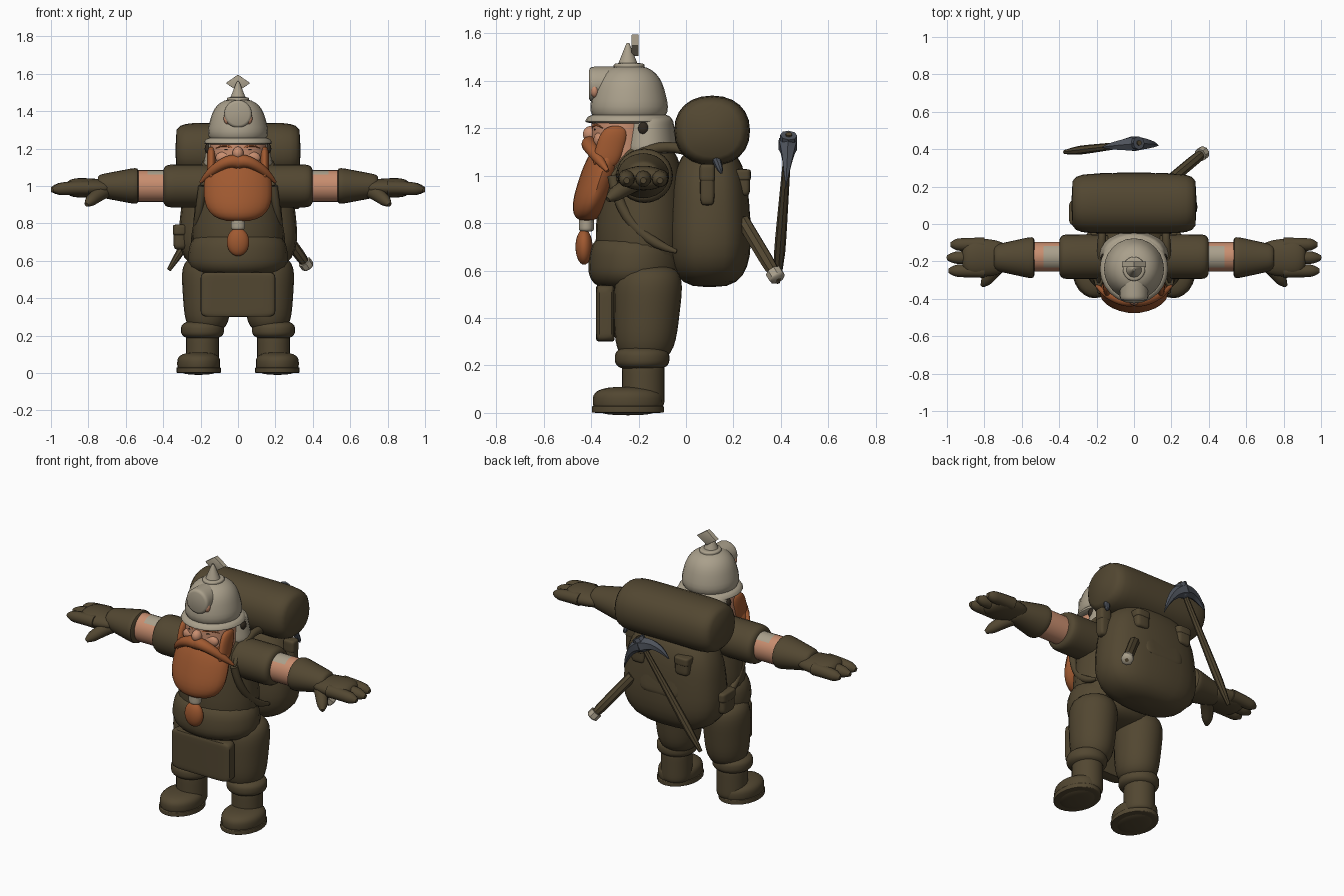
import bpy
import bmesh
import math
from mathutils import Vector

default_cube = bpy.data.objects.get("Cube")
if default_cube:
    bpy.data.objects.remove(default_cube, do_unlink=True)


def material(name, red, green, blue):
    mat = bpy.data.materials.new(name)
    mat.use_nodes = True
    mat.diffuse_color = (red, green, blue, 1)
    shader = mat.node_tree.nodes["Principled BSDF"]
    shader.inputs["Base Color"].default_value = (red, green, blue, 1)
    return mat


olive = material("olive cloth", .085, .063, .031)
steel = material("pale steel", .4, .35, .26)
skin = material("skin", .58, .27, .16)
ginger = material("ginger hair", .35, .1, .03)
slate = material("slate metal", .075, .085, .105)
dark = material("dark detail", .03, .022, .014)
parts = []


def surface(name, mat, rings, mirror):
    """Bridge rings of points into a closed surface."""
    bm = bmesh.new()
    loops = [[bm.verts.new(point) for point in ring] for ring in rings]
    for low, high in zip(loops, loops[1:]):
        for i in range(len(low)):
            bm.faces.new((low[i - 1], low[i], high[i], high[i - 1]))
    bm.faces.new(loops[0])
    bm.faces.new(loops[-1])
    bmesh.ops.recalc_face_normals(bm, faces=bm.faces)
    mesh = bpy.data.meshes.new(name)
    bm.to_mesh(mesh)
    bm.free()
    mesh.materials.append(mat)
    part = bpy.data.objects.new(name, mesh)
    bpy.context.collection.objects.link(part)
    if mirror:
        part.modifiers.new("Mirror", "MIRROR")
    parts.append(part)
    return part


def solid(name, mat, centre, size, axis="z", ends=2, square=2, taper=0, lean=0,
          sides=24, mirror=False):
    """Superellipsoid with half sizes; high ends or square make it boxier."""
    along = "xyz".index(axis)
    across, depth = [i for i in range(3) if i != along]
    steps = 16
    rings = []
    for step in range(steps + 1):
        t = -math.cos(math.pi * step / steps)
        radius = max((1 - min(abs(t), 1) ** ends) ** (1 / ends), .03) * (1 + taper * t)
        ring = []
        for side in range(sides):
            angle = math.tau * side / sides
            point = Vector(centre)
            point[along] += t * size[along]
            point[depth] += lean * t
            for index, wave in ((across, math.cos(angle)), (depth, math.sin(angle))):
                rounded = math.copysign(abs(wave) ** (2 / square), wave)
                point[index] += radius * size[index] * rounded
            ring.append(point)
        rings.append(ring)
    return surface(name, mat, rings, mirror)


def sweep(name, mat, start, middle, end, radius, tip=1, flat=1, ref=(0, 1, 0),
          sides=12, mirror=False):
    """Curved tube from start to end with a tip ratio, flattened along ref."""
    start, middle, end = Vector(start), Vector(middle), Vector(end)
    steps = 10
    rings = []
    for step in range(steps + 1):
        s = step / steps
        point = start.lerp(middle, s).lerp(middle.lerp(end, s), s)
        along = (middle - start).lerp(end - middle, s).normalized()
        u = along.cross(Vector(ref)).normalized()
        v = u.cross(along) * flat
        thick = radius * (1 + (tip - 1) * s) * max(1 - s ** 12, .4)
        angles = [math.tau * side / sides for side in range(sides)]
        rings.append([point + (u * math.cos(a) + v * math.sin(a)) * thick for a in angles])
    surface(name, mat, rings, mirror)


def rod(name, mat, start, end, radius, tip=1):
    """Straight faceted shaft."""
    sweep(name, mat, start, start.lerp(end, .5), end, radius, tip, sides=8)


def pouch(name, centre, size):
    """Soft box with an overlapping lid."""
    solid(name, olive, centre, size, ends=5, square=4)
    lid_centre = Vector(centre) + Vector((0, 0, size[2] * .6))
    lid_size = Vector((size[0] * 1.1, size[1] * 1.1, size[2] * .45))
    solid(name + "_lid", olive, lid_centre, lid_size, ends=6, square=4)


# Tunic, trousers, apron and boots
solid("chest", olive, (0, -.185, .85), (.235, .19, .32), ends=3, taper=-.13)
solid("tunic_skirt", olive, (0, -.21, .64), (.265, .2, .13), ends=3, taper=-.05)
solid("trouser_leg", olive, (.165, -.165, .42), (.13, .138, .2), ends=4, taper=.1, lean=.01,
      mirror=True)
solid("trouser_cuff", olive, (.19, -.185, .23), (.115, .115, .05), ends=3, mirror=True)
solid("apron", olive, (0, -.34, .42), (.2, .04, .12), ends=12, square=6)
solid("boot_shaft", olive, (.19, -.18, .12), (.088, .09, .1), ends=8, mirror=True)
solid("boot_foot", olive, (.21, -.245, .05), (.115, .148, .06), ends=3, mirror=True)
solid("boot_sole", olive, (.21, -.245, .015), (.12, .152, .015), ends=12, mirror=True)

# Arms and gloves
solid("sleeve", olive, (.26, -.175, 1), (.14, .12, .115), "x", ends=8, mirror=True)
forearm = solid("forearm", skin, (.46, -.175, 1), (.12, .08, .085), "x", ends=9, mirror=True)
solid("glove_cuff", olive, (.64, -.18, 1), (.11, .092, .08), "x", ends=9, taper=-.26,
      mirror=True)
solid("palm", olive, (.79, -.18, .99), (.13, .1, .05), "x", ends=3, taper=.15, mirror=True)
for label, offset, tip_x in (("front", -.07, .99), ("middle", 0, 1), ("back", .07, .98)):
    y = offset - .18
    sweep(label + "_finger", olive, (.8, y, .99), (.9, y, .99), (tip_x, y, .98), .038,
          tip=.85, mirror=True)
sweep("thumb", olive, (.7, -.2, .98), (.76, -.26, .95), (.81, -.33, .9), .042,
      tip=.7, mirror=True)

# Pale lining on the upper side of the forearm, next to the sleeve
forearm.data.materials.append(steel)
for face in forearm.data.polygons:
    if face.normal.z > .75 and face.center.x < .48:
        face.material_index = 1

# Head and face
solid("head", skin, (0, -.265, 1.14), (.15, .133, .15), ends=6)
solid("coif", steel, (0, -.16, 1.17), (.175, .115, .08), ends=8, taper=-.09)
solid("ear", dark, (.163, -.18, 1.2), (.015, .022, .026), mirror=True)
solid("nose", skin, (0, -.4, 1.175), (.03, .035, .035))
solid("cheek", skin, (.07, -.365, 1.15), (.05, .025, .035), mirror=True)
solid("eye", dark, (.058, -.378, 1.195), (.016, .01, .005), mirror=True)
sweep("eyebrow", ginger, (.03, -.39, 1.205), (.08, -.385, 1.225), (.12, -.35, 1.2), .006,
      tip=.5, mirror=True)

# Beard with its tied end
solid("beard", ginger, (0, -.365, .98), (.182, .088, .17), ends=2.7, square=1.8, lean=.055)
solid("sideburn", ginger, (.142, -.32, 1.12), (.025, .06, .09), ends=3, lean=.025,
      mirror=True)
sweep("moustache", ginger, (0, -.4, 1.13), (.08, -.43, 1.15), (.2, -.33, 1.02), .038,
      tip=.5, mirror=True)
solid("beard_tie", steel, (0, -.42, .8), (.038, .032, .035), ends=6)
solid("beard_end", ginger, (0, -.43, .7), (.06, .036, .075))

# Helmet with lamp, spike and crest
solid("helmet_dome", steel, (0, -.24, 1.34), (.152, .155, .125), ends=3, taper=-.2)
solid("helmet_brim", steel, (0, -.24, 1.24), (.178, .18, .022), ends=4, taper=-.08)
solid("helmet_knob", steel, (0, -.24, 1.455), (.06, .065, .02), ends=6)
solid("helmet_spike", steel, (0, -.245, 1.5), (.03, .03, .06), ends=12, taper=-.8)
solid("lamp", steel, (0, -.345, 1.385), (.075, .065, .075), "y", ends=8)
solid("lamp_glow", skin, (.055, -.385, 1.36), (.022, .018, .03), mirror=True)
solid("crest", steel, (0, -.215, 1.55), (.065, .015, .045), "y", ends=20, sides=4)

# Backpack, straps and pouches
solid("backpack", olive, (0, .1, .83), (.31, .17, .3), ends=3, square=2.7, taper=-.1)
solid("back_flap", olive, (0, .22, .9), (.14, .04, .14), ends=8, square=5, lean=-.02)
sweep("shoulder_strap", olive, (.17, .02, 1.1), (.17, -.15, 1.17), (.19, -.31, 1), .022,
      ref=(1, 0, 0), mirror=True)
sweep("side_strap", olive, (.19, -.31, 1), (.22, -.27, .75), (.24, -.04, .68), .022,
      ref=(1, 0, 0), mirror=True)
pouch("left_pouch", (.3, .09, .96), (.035, .03, .085))
pouch("right_pouch", (-.31, .06, .725), (.035, .06, .065))
for label, x in (("left", .15), ("right", -.15)):
    pouch(label + "_back_pouch", (x, .235, .97), (.045, .035, .055))
rod("small_knife", slate, Vector((.3, .12, 1.09)), Vector((.32, .15, 1.01)), .022, tip=.5)

# Bedroll
solid("bedroll", olive, (0, .11, 1.19), (.335, .16, .148), "x", ends=7, square=2.2)

# Stowed tool handle with a metal end
grip, butt = Vector((.2, .24, .81)), Vector((.38, .39, .56))
rod("tool_handle", olive, grip, butt, .03)
rod("tool_cap", steel, grip.lerp(butt, .86), butt, .036)

# Hanging pickaxe with two beaks
hub, grip_end = Vector((0, .43, 1.13)), Vector((-.37, .385, .55))
rod("pick_handle", olive, hub.lerp(grip_end, -.08), grip_end, .014, tip=2)
sweep("pick_long_beak", slate, hub, (.09, .43, 1.1), (.13, .42, .95), .045, tip=.1, sides=6)
sweep("pick_short_beak", slate, hub, (-.09, .42, 1.17), (-.17, .41, 1.08), .045, tip=.2,
      sides=6)
rod("pick_collar", slate, hub.lerp(grip_end, -.07), hub.lerp(grip_end, .06), .036)

# Smooth shading with crisp edges
bpy.ops.object.select_all(action="DESELECT")
for part in parts:
    part.select_set(True)
bpy.context.view_layer.objects.active = parts[0]
bpy.ops.object.shade_smooth_by_angle(angle=math.radians(40))
